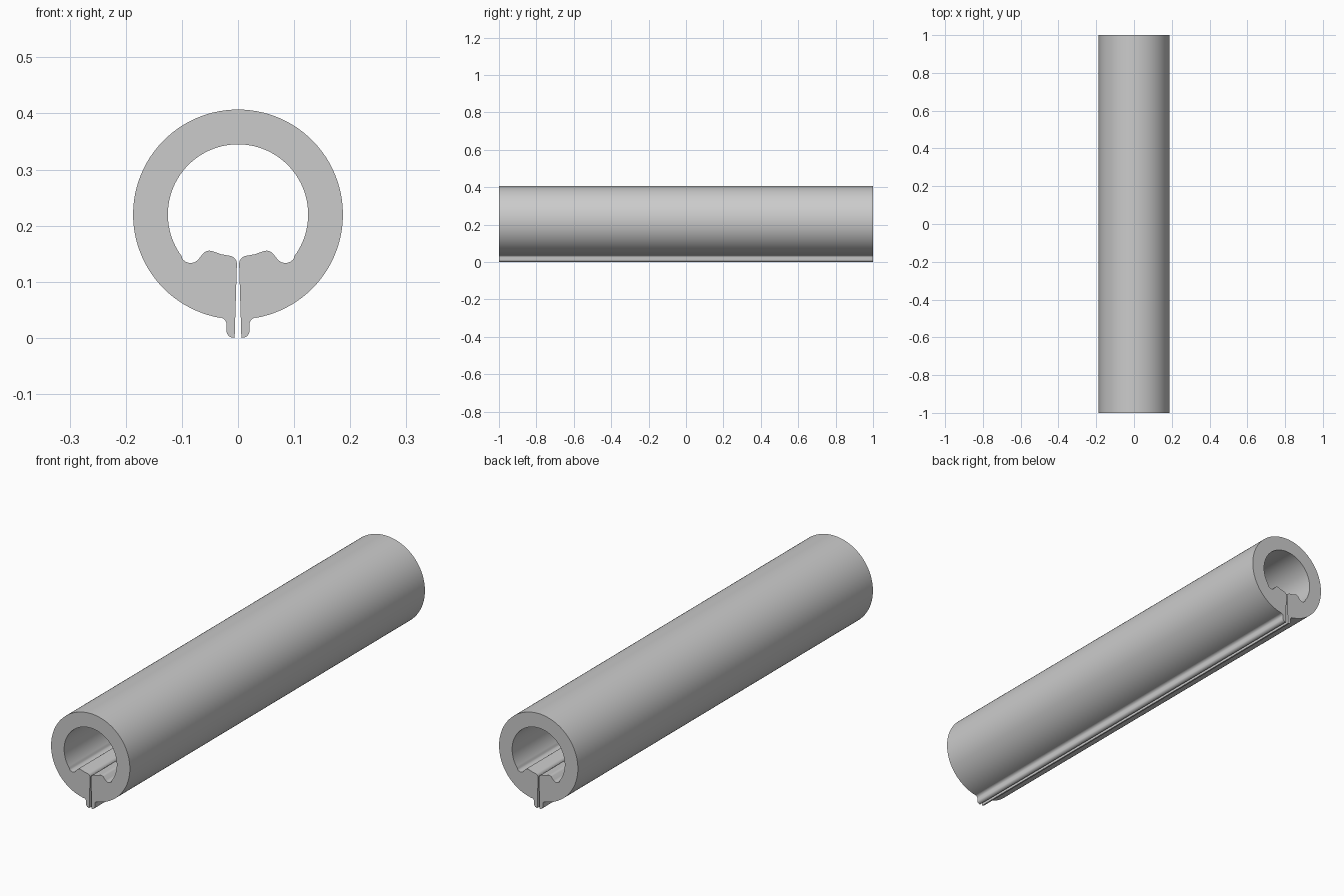
import bpy, bmesh, math

cube = bpy.data.objects.get("Cube")
if cube:
    bpy.data.objects.remove(cube)

LENGTH = 2.0
CENTRE_Z = 0.22
OUTER_R, INNER_R = 0.187, 0.125


def material(name, rgb):
    mat = bpy.data.materials.new(name)
    mat.use_nodes = True
    mat.diffuse_color = (*rgb, 1)
    mat.node_tree.nodes["Principled BSDF"].inputs["Base Color"].default_value = (*rgb, 1)
    return mat


def arc(cx, cz, r, start, end, steps):
    """Points along a circular arc, angles in degrees."""
    angles = [math.radians(start + (end - start) * i / steps) for i in range(steps + 1)]
    return [(cx + r * math.cos(a), cz + r * math.sin(a)) for a in angles]


# Right half of the section: outer wall, lip, slit, inner ridge, inner wall
half = arc(0, CENTRE_Z, OUTER_R, 90, -80.5, 48)
half += arc(0.033, 0.024, 0.0125, 100, 180, 6)         # fillet above the lip
half += arc(0.0085, 0.0125, 0.012, 0, -90, 6)          # rounded lip
half += [(0.006, 0.0), (0.002, 0.132)]                 # tapering slit wall
half += arc(0.0165, 0.132, 0.0145, 170, 105, 5)        # ridge shoulder
half += [(0.03, 0.149), (0.038, 0.152)]
half += arc(0.051, 0.1405, 0.015, 115, 48, 5)          # ridge crest
half += arc(0.0845, 0.1515, 0.018, 222, 325, 8)        # groove
half += arc(0, CENTRE_Z, INNER_R, -36.5, 90, 38)

# Mirror the half to get the closed split-ring outline
mirrored = [(-x, z) for x, z in reversed(half[1:-1])]
outline = half + mirrored

# The mirrored outline would bridge the slit, so each half is its own strip of the loop:
# outer wall + slit on the right, inner wall across the top, slit + outer wall on the left
inner_left = [(-x, z) for x, z in reversed(half[:-1])]
outline = half + inner_left[:-1]

bm = bmesh.new()
front = [bm.verts.new((x, -LENGTH / 2, z)) for x, z in outline]
back = [bm.verts.new((x, LENGTH / 2, z)) for x, z in outline]
count = len(outline)
top_inner = len(half) - 1

# Long walls of the extrusion
for i in range(count):
    j = (i + 1) % count
    bm.faces.new((front[i], front[j], back[j], back[i]))

# End caps, one face for each half of the ring
right = list(range(top_inner + 1))
left = list(range(top_inner, count)) + [0]
for ring in (front, back):
    for side in (right, left):
        bm.faces.new([ring[i] for i in side])

bmesh.ops.recalc_face_normals(bm, faces=bm.faces)
mesh = bpy.data.meshes.new("split_tube")
bm.to_mesh(mesh)
bm.free()
tube = bpy.data.objects.new("split_tube", mesh)
bpy.context.collection.objects.link(tube)
mesh.materials.append(material("plain grey", (0.6, 0.6, 0.6)))

# Smooth walls with crisp end edges
bpy.context.view_layer.objects.active = tube
tube.select_set(True)
bpy.ops.object.shade_smooth_by_angle(angle=math.radians(30))
